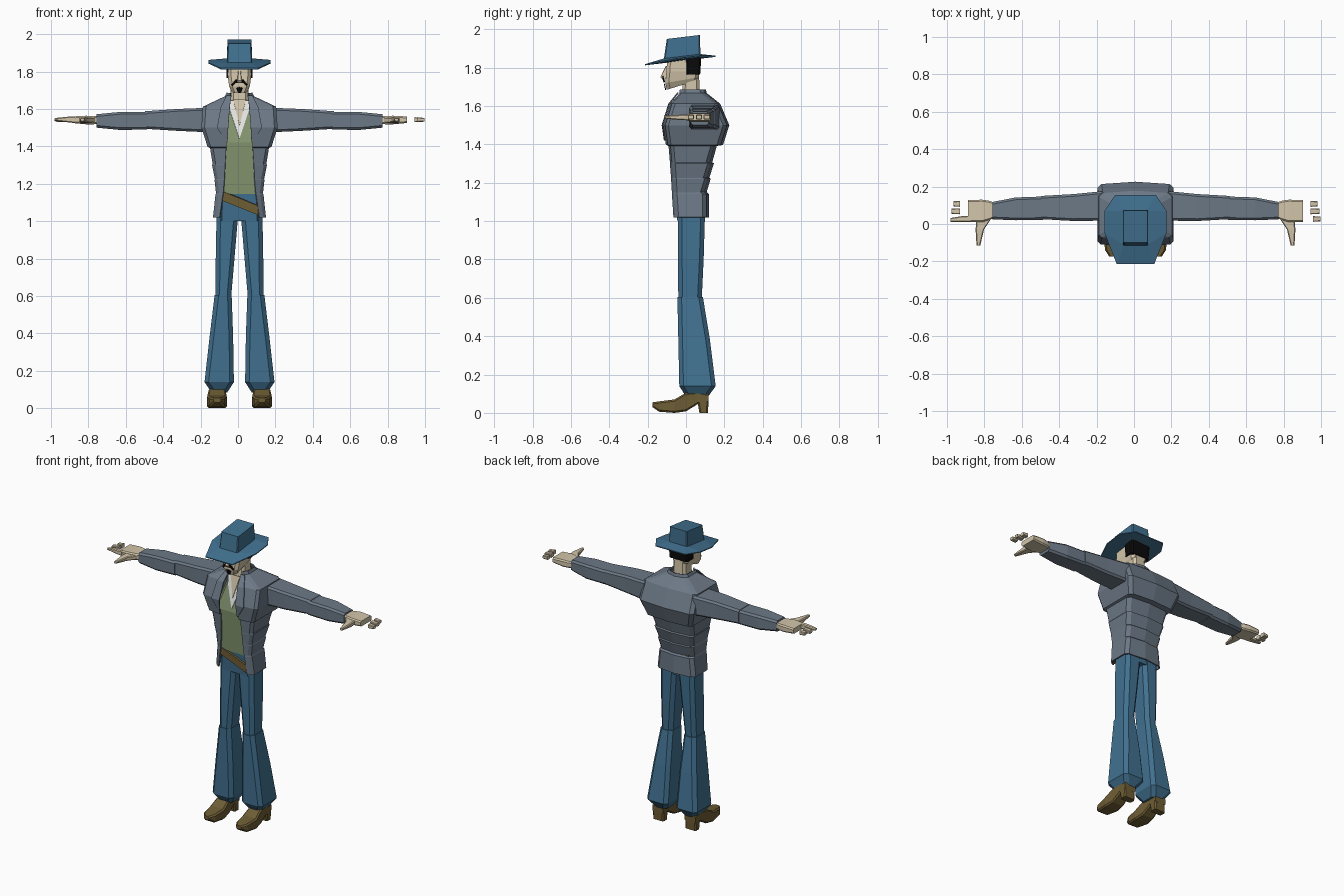
import bpy
import bmesh

if "Cube" in bpy.data.objects:
    bpy.data.objects.remove(bpy.data.objects["Cube"], do_unlink=True)

CENTRE = 0.008  # plane of symmetry


def material(name, *rgb):
    mat = bpy.data.materials.new(name)
    mat.use_nodes = True
    mat.diffuse_color = (*rgb, 1)
    mat.node_tree.nodes["Principled BSDF"].inputs["Base Color"].default_value = (*rgb, 1)
    return mat


blue = material("denim_blue", .053, .165, .28)
grey = material("jacket_grey", .15, .19, .24)
skin = material("skin", .65, .56, .4)
green = material("vest_green", .23, .3, .16)
brown = material("leather_brown", .155, .11, .035)
black = material("hair_black", .003, .003, .003)
white = material("shirt_white", .8, .8, .78)


def add_object(name, mat, bm, mirror=False, thickness=0):
    bmesh.ops.recalc_face_normals(bm, faces=bm.faces)
    mesh = bpy.data.meshes.new(name)
    bm.to_mesh(mesh)
    bm.free()
    mesh.materials.append(mat)
    obj = bpy.data.objects.new(name, mesh)
    obj.location.x = CENTRE
    bpy.context.collection.objects.link(obj)
    if mirror:
        obj.modifiers.new("Mirror", 'MIRROR')
    if thickness:
        solid = obj.modifiers.new("Solidify", 'SOLIDIFY')
        solid.thickness = thickness
        solid.offset = 0
    return obj


def loft(name, mat, rings, closed=True, **options):
    """Skin a row of equal rings; closed rings also get end caps."""
    bm = bmesh.new()
    rows = [[bm.verts.new(p) for p in ring] for ring in rings]
    count = len(rows[0])
    for low, high in zip(rows, rows[1:]):
        for i in range(count if closed else count - 1):
            j = (i + 1) % count
            bm.faces.new((low[i], low[j], high[j], high[i]))
    if closed:
        bm.faces.new(rows[0])
        bm.faces.new(rows[-1])
    return add_object(name, mat, bm, **options)


def octagon(a0, a1, b0, b1, cut):
    """Rectangle with cut corners."""
    return [(a0 + cut, b0), (a1 - cut, b0), (a1, b0 + cut), (a1, b1 - cut),
            (a1 - cut, b1), (a0 + cut, b1), (a0, b1 - cut), (a0, b0 + cut)]


def tube(name, mat, axis, cut, stations, mirror=True):
    """Loft cut-corner sections, given as (position, a0, a1, b0, b1), along an axis."""
    place = {'x': lambda t, a, b: (t, a, b),
             'y': lambda t, a, b: (a, t, b),
             'z': lambda t, a, b: (a, b, t)}[axis]
    rings = [[place(t, a, b) for a, b in octagon(*box, cut)] for t, *box in stations]
    return loft(name, mat, rings, mirror=mirror)


def core(name, mat, cut, stations):
    """Upright central body, given as (z, half width, front, back)."""
    return tube(name, mat, 'z', cut,
                [(z, -w, w, front, back) for z, w, front, back in stations], False)


def plate(name, mat, points):
    """Thin mirrored plate from one half of its outline."""
    bm = bmesh.new()
    bm.faces.new([bm.verts.new(p) for p in points])
    return add_object(name, mat, bm, mirror=True, thickness=.005)


# Trousers: flared legs, hips and a slanted belt
tube("trouser_lower_legs", blue, 'z', .022, [
    (.085, .065, .15, 0, .115), (.14, .03, .187, -.035, .155),
    (.38, .034, .16, -.04, .125), (.605, .042, .133, -.045, .088)])
tube("trouser_upper_legs", blue, 'z', .022, [
    (.59, .045, .128, -.04, .082), (.8, .027, .127, -.042, .092), (1.07, .004, .122, -.042, .1)])
core("hips", blue, .02, [(1, .115, -.045, .095), (1.16, .108, -.06, .09)])
loft("belt", brown, [
    [(x, y, 1.078 - .4 * x + 2 * x * x + dz) for x, y in octagon(-.118, .118, -.067, .1, .02)]
    for dz in (-.025, .025)])

# Boots with separate heels
tube("boots", brown, 'y', .009, [
    (-.175, .1, .14, .03, .055), (-.14, .078, .162, .006, .06), (-.06, .068, .173, 0, .07),
    (0, .075, .165, .008, .105), (.06, .08, .16, .045, .11), (.117, .08, .16, .05, .1)])
tube("boot_heels", brown, 'z', .008, [(0, .08, .16, .07, .115), (.06, .08, .16, .06, .117)])

# Vest, with shirt and bare chest as plates on its sloping front
core("vest", green, .02, [
    (1.145, .11, -.064, .085), (1.42, .13, -.08, .13), (1.64, .06, -.03, .09)])


def chest_points(outline, lift):
    return [(x, -.03 - .227 * (1.64 - z) - lift, z) for x, z in outline]


plate("shirt_front", white, chest_points([(0, 1.645), (.056, 1.645), (.05, 1.59), (0, 1.44)], .004))
plate("bare_chest", skin, chest_points([(0, 1.65), (.034, 1.65), (0, 1.51)], .009))

# Jacket: open at the front, stepped folds down the back
jacket_levels = [  # z, opening, front, half width, back
    (1.02, .105, -.062, .138, .115), (1.14, .088, -.07, .125, .115),
    (1.15, .086, -.07, .122, .104), (1.22, .08, -.074, .13, .125),
    (1.225, .08, -.074, .128, .118), (1.3, .076, -.08, .143, .142),
    (1.305, .076, -.08, .14, .133), (1.395, .07, -.088, .155, .158),
    (1.4, .07, -.102, .168, .19), (1.5, .065, -.115, .2, .222),
    (1.61, .058, -.08, .193, .175), (1.665, .047, -.03, .075, .105),
    (1.685, .047, -.03, .066, .1)]
loft("jacket", grey, [
    [(gap, front, z), (w - .015, front + .01, z), (w, front + .025, z),
     (w, back - .03, z), (w - .02, back - .012, z), (0, back, z)]
    for z, gap, front, w, back in jacket_levels], closed=False, mirror=True, thickness=.008)
loft("lapels", grey, [
    [(inner, y, z), (outer, y + .002, z)] for z, inner, outer, y in [
        (1.42, .064, .07, -.112), (1.5, .06, .12, -.124),
        (1.61, .052, .1, -.09), (1.67, .044, .07, -.042)]],
    closed=False, mirror=True, thickness=.006)

# Sleeves and hands
tube("upper_sleeves", grey, 'x', .012, [
    (.18, .018, .175, 1.476, 1.606), (.33, .016, .16, 1.483, 1.6), (.505, .026, .15, 1.494, 1.588)])
tube("lower_sleeves", grey, 'x', .012, [
    (.495, .022, .147, 1.49, 1.585), (.64, .02, .142, 1.488, 1.584), (.764, .025, .118, 1.5, 1.572)])
tube("palms", skin, 'x', .008, [
    (.74, .038, .11, 1.52, 1.56), (.785, .02, .125, 1.518, 1.562),
    (.82, .01, .13, 1.518, 1.564), (.895, .012, .128, 1.525, 1.56)])
tube("thumbs", skin, 'y', .005, [
    (.03, .77, .85, 1.525, 1.555), (-.03, .81, .855, 1.527, 1.555), (-.115, .83, .85, 1.535, 1.55)])
tube("index_finger", skin, 'x', .005, [
    (-.99, .012, .032, 1.537, 1.55), (-.93, .01, .042, 1.53, 1.558),
    (-.88, .01, .045, 1.525, 1.56)], False)
for label, start, end, y in (("little", .937, .972, .108), ("middle", .937, .985, .068)):
    tube(label + "_fingertips", skin, 'x', .004, [
        (start, y - .016, y + .016, 1.53, 1.556), (end, y - .014, y + .014, 1.532, 1.552)])
tube("left_index_fingertip", skin, 'x', .004, [
    (.95, .012, .042, 1.53, 1.556), (.988, .014, .04, 1.532, 1.552)], False)

# Neck, head and hair
core("neck", skin, .015, [(1.6, .05, -.025, .075), (1.76, .045, -.015, .068)])


def head_ring(z_front, z_back, w, front, back):
    return [(x, y, z_front + (z_back - z_front) * (y - front) / (back - front))
            for x, y in octagon(-w, w, front, back, .018)]


loft("head", skin, [
    head_ring(1.685, 1.735, .042, -.1, .06), head_ring(1.72, 1.75, .056, -.108, .066),
    head_ring(1.78, 1.78, .063, -.102, .068), head_ring(1.85, 1.85, .062, -.098, .068)])
core("hair", black, .01, [(1.765, .069, 0, .074), (1.855, .072, 0, .08)])
tube("nose", skin, 'z', .002, [
    (1.742, -.014, .014, -.126, -.09), (1.752, -.012, .012, -.133, -.09),
    (1.81, -.006, .006, -.105, -.09)], False)
plate("moustache", black, [
    (0, -.122, 1.758), (.022, -.121, 1.756), (.044, -.112, 1.73),
    (.036, -.114, 1.722), (.02, -.119, 1.738), (0, -.12, 1.738)])
plate("goatee", black, [
    (0, -.113, 1.716), (.018, -.112, 1.712), (.008, -.107, 1.688), (0, -.106, 1.684)])

# Hat: tilted brim with raised sides, running into a square crown
brim_half = [(.1, -.215), (.165, -.05), (.165, .07), (.11, .155)]
brim = [(-.1, -.215)] + brim_half + [(-x, y) for x, y in reversed(brim_half[1:])]
tilt = .12


def hat_ring(outline, height, side_lift=0):
    return [(x, y, height + tilt * y + (side_lift if abs(x) > .15 else 0)) for x, y in outline]


loft("hat", blue, [
    hat_ring(brim, 1.838, .01), hat_ring(brim, 1.844, .01),
    hat_ring(octagon(-.068, .068, -.115, .075, .006), 1.862),
    hat_ring(octagon(-.064, .064, -.1, .073, .006), 1.962)])
